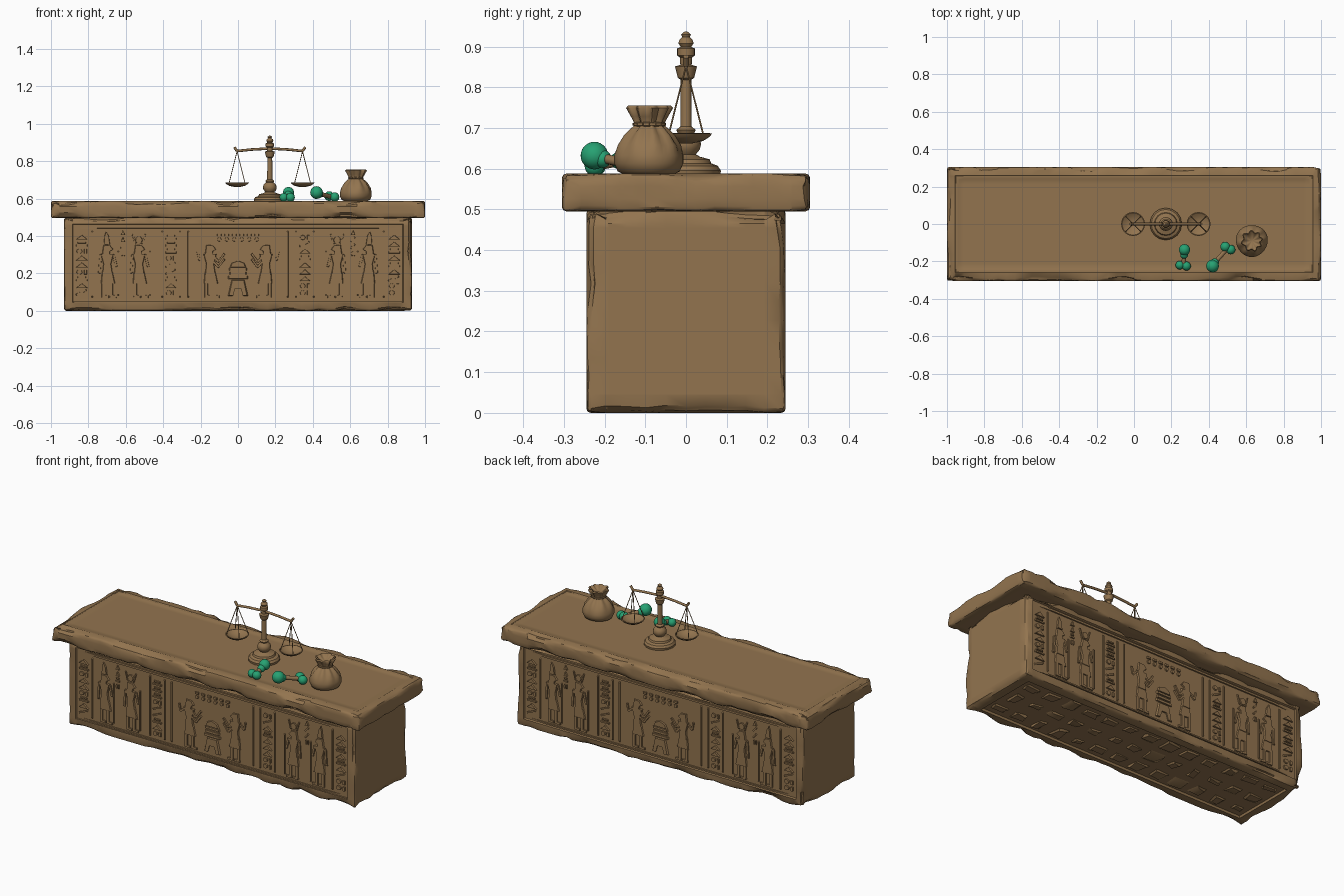
import bpy, bmesh, math, random
from mathutils import Vector, noise

if "Cube" in bpy.data.objects:
    bpy.data.objects.remove(bpy.data.objects["Cube"])

random.seed(4)


def material(name, col):
    m = bpy.data.materials.new(name)
    m.diffuse_color = (*col, 1)
    m.use_nodes = True
    m.node_tree.nodes["Principled BSDF"].inputs["Base Color"].default_value = m.diffuse_color
    return m


STONE = material("sand brown", (0.29, 0.175, 0.078))
GREEN = material("jade green", (0.02, 0.36, 0.17))


def finish(bm, name, mat, angle=35):
    bmesh.ops.recalc_face_normals(bm, faces=bm.faces[:])
    me = bpy.data.meshes.new(name)
    bm.to_mesh(me)
    bm.free()
    ob = bpy.data.objects.new(name, me)
    bpy.context.collection.objects.link(ob)
    me.materials.append(mat)
    bpy.ops.object.select_all(action='DESELECT')
    ob.select_set(True)
    bpy.context.view_layer.objects.active = ob
    bpy.ops.object.shade_smooth_by_angle(angle=math.radians(angle))
    return ob


def worn_block(name, half, cz, panels, wear, seed):
    """Box with chipped edges; panels = (axis, sign, limits, depth) sunk into its faces."""
    bm = bmesh.new()
    bmesh.ops.create_cube(bm, size=2)
    bmesh.ops.scale(bm, vec=half, verts=bm.verts)
    bmesh.ops.bevel(bm, geom=bm.edges[:], offset=0.011, segments=2, profile=0.5, affect='EDGES')
    for ax in range(3):
        n = max(3, int(half[ax] * 2 / 0.045))
        cuts = {round((2 * i / n - 1) * half[ax], 4) for i in range(1, n)}
        for p in panels:
            if ax != p[0]:
                cuts |= {p[2][ax][0], p[2][ax][1]}
        no = Vector([float(i == ax) for i in range(3)])
        for c in sorted(cuts):
            bmesh.ops.bisect_plane(bm, geom=bm.verts[:] + bm.edges[:] + bm.faces[:],
                                   plane_co=no * c, plane_no=no, dist=0.0005)
    for v in bm.verts:                                   # chip the edges inward
        d = sorted((half[i] - abs(v.co[i]), i) for i in range(3))
        near = max(0, 1 - d[1][0] / 0.028)
        chip = max(0, noise.noise(v.co * 6 + Vector((seed, seed, 0))) + 0.05) \
            + 0.5 * max(0, noise.noise(v.co * 19 + Vector((0, seed, 5))))
        for _, i in d[:2]:
            v.co[i] -= math.copysign(near * chip * wear, v.co[i])
    for ax, sg, lim, depth in panels:
        bm.normal_update()
        fs = [f for f in bm.faces if f.normal[ax] * sg > 0.9 and all(
            lim[i][0] < f.calc_center_median()[i] < lim[i][1] for i in range(3) if i != ax)]
        bmesh.ops.inset_region(bm, faces=fs, thickness=0.004, depth=-depth, use_even_offset=True)
    bmesh.ops.translate(bm, vec=(0, 0, cz), verts=bm.verts)
    return finish(bm, name, STONE, 30)


# Chest body: sunken panels front, back and underneath
side = ((-0.885, 0.885), None, (-0.205, 0.215))
worn_block("chest_body", (0.93, 0.245, 0.25), 0.25,
           [(1, -1, side, 0.01), (1, 1, side, 0.01),
            (2, -1, ((-0.87, 0.87), (-0.19, 0.19), None), 0.012)], 0.034, 3)
# Slab top with a shallow sunken field
worn_block("slab_top", (1.0, 0.305, 0.0465), 0.5415,
           [(2, 1, ((-0.957, 0.957), (-0.26, 0.26), None), 0.003),
            (2, 1, ((-0.94, 0.94), (-0.243, 0.243), None), 0.002)], 0.03, 11)


# Carved relief: chamfered prisms drawn in x/z, added to front and back at once
def relief(bm, pts, h=0.009):
    n = len(pts)
    cx, cz = sum(p[0] for p in pts) / n, sum(p[1] for p in pts) / n
    for s in (-1, 1):
        lo = [bm.verts.new((-s * x, s * 0.233, z)) for x, z in pts]
        hi = [bm.verts.new((-s * (cx + (x - cx) * 0.86), s * (0.235 + h),
                            cz + (z - cz) * 0.95)) for x, z in pts]
        bm.faces.new(hi)
        for i in range(n):
            j = (i + 1) % n
            bm.faces.new((lo[i], lo[j], hi[j], hi[i]))


def rect(bm, x, z, w, h, d=0.008):
    relief(bm, [(x - w / 2, z - h / 2), (x + w / 2, z - h / 2),
                (x + w / 2, z + h / 2), (x - w / 2, z + h / 2)], d)


def disc(bm, x, z, rx, rz, d=0.008, n=10):
    relief(bm, [(x + rx * math.cos(2 * math.pi * i / n), z + rz * math.sin(2 * math.pi * i / n))
                for i in range(n)], d)


def bar(bm, a, b, w, d=0.007):
    a, b = Vector(a), Vector(b)
    t = (b - a).normalized()
    o = Vector((-t.y, t.x)) * w / 2
    relief(bm, [tuple(p) for p in (a + o, a - o, b - o, b + o)], d)


def figure(bm, x, f, praying, crown):
    """Standing robed figure at x facing f (+1 / -1)."""
    def P(px, pz):
        return (x + f * px, pz)
    relief(bm, [P(-0.026, 0.2), P(0.03, 0.2), P(0.022, 0.25), P(0.036, 0.305),
                P(-0.036, 0.305), P(-0.02, 0.25)])                              # torso
    relief(bm, [P(-0.028, 0.21), P(0.03, 0.21), P(0.045, 0.145), P(-0.034, 0.145)], 0.006)  # kilt
    for lx in (-0.02, 0.022):                                                   # legs and feet
        bar(bm, P(lx, 0.15), P(lx, 0.078), 0.018)
        bar(bm, P(lx - 0.01, 0.078), P(lx + 0.03, 0.076), 0.013)
    relief(bm, [P(-0.028, 0.3), P(0.014, 0.3), P(0.016, 0.318), P(0.034, 0.328),
                P(0.016, 0.35), P(-0.02, 0.352)])                               # head
    if praying:
        for dz in (0, 0.028):
            bar(bm, P(0.02, 0.29 - dz), P(0.045, 0.262 - dz), 0.013, 0.009)
            bar(bm, P(0.043, 0.26 - dz), P(0.078, 0.305 - dz), 0.011, 0.009)
        bar(bm, P(-0.03, 0.295), P(-0.058, 0.27), 0.012)
        bar(bm, P(-0.056, 0.27), P(-0.066, 0.315), 0.011)
    else:
        bar(bm, P(-0.034, 0.3), P(-0.042, 0.2), 0.013)
        bar(bm, P(0.034, 0.3), P(0.05, 0.235), 0.013)
        bar(bm, P(0.06, 0.08), P(0.06, 0.32), 0.007)                            # staff
    if crown == 0:
        relief(bm, [P(-0.018, 0.354), P(0.016, 0.354), P(0.01, 0.4), P(-0.006, 0.425), P(-0.014, 0.4)])
    elif crown == 1:
        disc(bm, x, 0.378, 0.02, 0.02)
        for s in (-1, 1):
            bar(bm, (x + s * 0.018, 0.357), (x + s * 0.034, 0.41), 0.008)


bm = bmesh.new()
for z, t in ((0.447, 0.012), (0.056, 0.008)):
    rect(bm, 0, z, 1.73, t)                                # long rails
for s in (-1, 1):
    for x in (0.265, 0.31, 0.405, 0.78):
        rect(bm, s * x, 0.25, 0.008, 0.36, 0.006)          # column dividers
    figure(bm, s * 0.15, -s, True, 2)
    figure(bm, s * 0.53, -s, False, 1)
    figure(bm, s * 0.70, -s, False, 0)
    # columns of abstract carved marks
    for cx, w in ((0.358, 0.06), (0.835, 0.065), (0.615, 0.025)):
        z = 0.09 if cx != 0.615 else 0.3
        while z < 0.42:
            k = random.randrange(4)
            if k == 0:
                rect(bm, s * cx, z, w, 0.009)
                rect(bm, s * cx, z + 0.016, w * 0.7, 0.008)
            elif k == 1:
                disc(bm, s * cx - w * 0.2, z + 0.006, w * 0.25, 0.013)
                rect(bm, s * cx + w * 0.3, z + 0.006, w * 0.22, 0.024)
            elif k == 2:
                relief(bm, [(s * cx - w / 2, z - 0.006), (s * cx + w / 2, z - 0.006), (s * cx, z + 0.02)])
            else:
                bar(bm, (s * cx - w / 2, z - 0.004), (s * cx + w * 0.4, z + 0.02), 0.009)
            z += 0.037
for i in range(6):                                         # marks above the altar
    rect(bm, -0.1 + i * 0.04, 0.405, 0.024, 0.012)
    disc(bm, -0.1 + i * 0.04, 0.382, 0.011, 0.011)
# altar with stacked offerings
relief(bm, [(-0.055, 0.08), (-0.03, 0.08), (-0.018, 0.12), (0.018, 0.12),
            (0.03, 0.08), (0.055, 0.08), (0.035, 0.165), (-0.035, 0.165)])
rect(bm, 0, 0.178, 0.11, 0.014)
rect(bm, 0, 0.2, 0.095, 0.014)
rect(bm, 0, 0.222, 0.1, 0.012)
relief(bm, [(-0.045, 0.232), (0.045, 0.232), (0.035, 0.255), (0, 0.268), (-0.035, 0.255)])
finish(bm, "carved_relief", STONE, 20)

# Broken raised pieces on the underside
bm = bmesh.new()
for i in range(13):
    for y in (-0.13, 0, 0.13):
        r = bmesh.ops.create_cube(bm, size=1)['verts']
        w, d = random.uniform(0.05, 0.1), random.uniform(0.04, 0.09)
        for v in r:
            k = 0.75 if v.co.z < 0 else 1
            v.co = (v.co.x * w * k - 0.8 + i * 0.133 + random.uniform(-.012, .012),
                    v.co.y * d * k + y + random.uniform(-.01, .01), 0.01 + v.co.z * 0.012)
finish(bm, "underside_pieces", STONE)


def lathe(name, prof, loc, seg=24, warp=None, mat=STONE, angle=35):
    bm = bmesh.new()
    rings = []
    for r, z in prof:
        ring = []
        for i in range(seg):
            a = 2 * math.pi * i / seg
            k = warp(a, z) if warp else 1
            ring.append(bm.verts.new((loc[0] + r * k * math.cos(a), loc[1] + r * k * math.sin(a), loc[2] + z)))
        rings.append(ring)
    for p, q in zip(rings, rings[1:]):
        for i in range(seg):
            j = (i + 1) % seg
            bm.faces.new((p[i], p[j], q[j], q[i]))
    bm.faces.new(rings[0])
    bm.faces.new(rings[-1])
    return finish(bm, name, mat, angle)


def rods(name, segs, r, mat=STONE, n=6):
    bm = bmesh.new()
    for a, b in segs:
        a, b = Vector(a), Vector(b)
        m = (b - a).to_track_quat('Z', 'Y').to_matrix().to_4x4()
        m.translation = (a + b) / 2
        bmesh.ops.create_cone(bm, cap_ends=True, segments=n, radius1=r, radius2=r,
                              depth=(b - a).length, matrix=m)
    return finish(bm, name, mat, 50)


# Balance scale: turned post, beam, strings and pans
SX, T = 0.17, 0.583
lathe("scale_post", [(0.084, 0), (0.086, 0.012), (0.078, 0.024), (0.062, 0.03), (0.058, 0.04), (0.035, 0.046),
                     (0.024, 0.052), (0.034, 0.064), (0.037, 0.078), (0.033, 0.092), (0.02, 0.104),
                     (0.024, 0.112), (0.014, 0.12), (0.013, 0.235), (0.02, 0.24), (0.027, 0.268),
                     (0.014, 0.272), (0.015, 0.29), (0.022, 0.295), (0.022, 0.312), (0.013, 0.316),
                     (0.019, 0.325), (0.016, 0.334), (0.009, 0.34), (0.012, 0.347), (0.003, 0.354)], (SX, 0, T), 16)
beam, strings = [], []
for s in (-1, 1):
    pts = [(SX + s * x, 0, z) for x, z in ((0, 0.868), (0.1, 0.862), (0.175, 0.854), (0.19, 0.875))]
    beam += list(zip(pts, pts[1:]))
    px = SX + s * 0.175
    for k in range(4):
        a = math.pi / 4 + k * math.pi / 2
        strings.append(((px, 0, 0.853), (px + 0.06 * math.cos(a), 0.06 * math.sin(a), 0.684)))
    lathe("scale_pan", [(0.015, 0), (0.042, 0.006), (0.058, 0.016), (0.064, 0.024), (0.059, 0.025),
                        (0.04, 0.012), (0.012, 0.006)], (px, 0, 0.662))
rods("scale_beam", beam, 0.007, n=8)
rods("scale_strings", strings, 0.0022, n=5)

# Tied sack with pleats around the neck
lathe("sack", [(0.055, 0), (0.076, 0.01), (0.085, 0.03), (0.085, 0.05), (0.076, 0.075), (0.06, 0.098),
               (0.043, 0.115), (0.034, 0.123), (0.034, 0.129), (0.042, 0.145), (0.053, 0.166),
               (0.048, 0.172), (0.034, 0.158), (0.01, 0.148)], (0.63, -0.09, T), 48,
      lambda a, z: 1 + 0.13 * max(0, min(1, (z - 0.05) / 0.07)) * math.sin(a * 8 + 1.2 * math.sin(a))
      + 0.02 * math.sin(a * 3), angle=50)
rods("sack_cord", [((0.63 + 0.037 * math.cos(i * math.pi / 8), -0.09 + 0.037 * math.sin(i * math.pi / 8), 0.709),
                    (0.63 + 0.037 * math.cos((i + 1) * math.pi / 8), -0.09 + 0.037 * math.sin((i + 1) * math.pi / 8), 0.709))
                   for i in range(16)], 0.005)

# Two small bones: brown shafts with green knobs
rods("bone_shafts", [((0.27, -0.145, 0.622), (0.265, -0.215, 0.608)),
                     ((0.425, -0.215, 0.628), (0.495, -0.135, 0.61))], 0.012, n=10)
bm = bmesh.new()
for x, y, z, r in ((0.27, -0.138, 0.632, 0.03), (0.268, -0.165, 0.62, 0.021), (0.245, -0.22, 0.606, 0.023),
                   (0.28, -0.225, 0.606, 0.024), (0.42, -0.225, 0.632, 0.034), (0.432, -0.205, 0.624, 0.022),
                   (0.488, -0.122, 0.613, 0.026), (0.517, -0.137, 0.608, 0.025)):
    v = bmesh.ops.create_icosphere(bm, subdivisions=3, radius=r)['verts']
    bmesh.ops.translate(bm, vec=(x, y, z), verts=v)
finish(bm, "bone_knobs", GREEN, 60)
